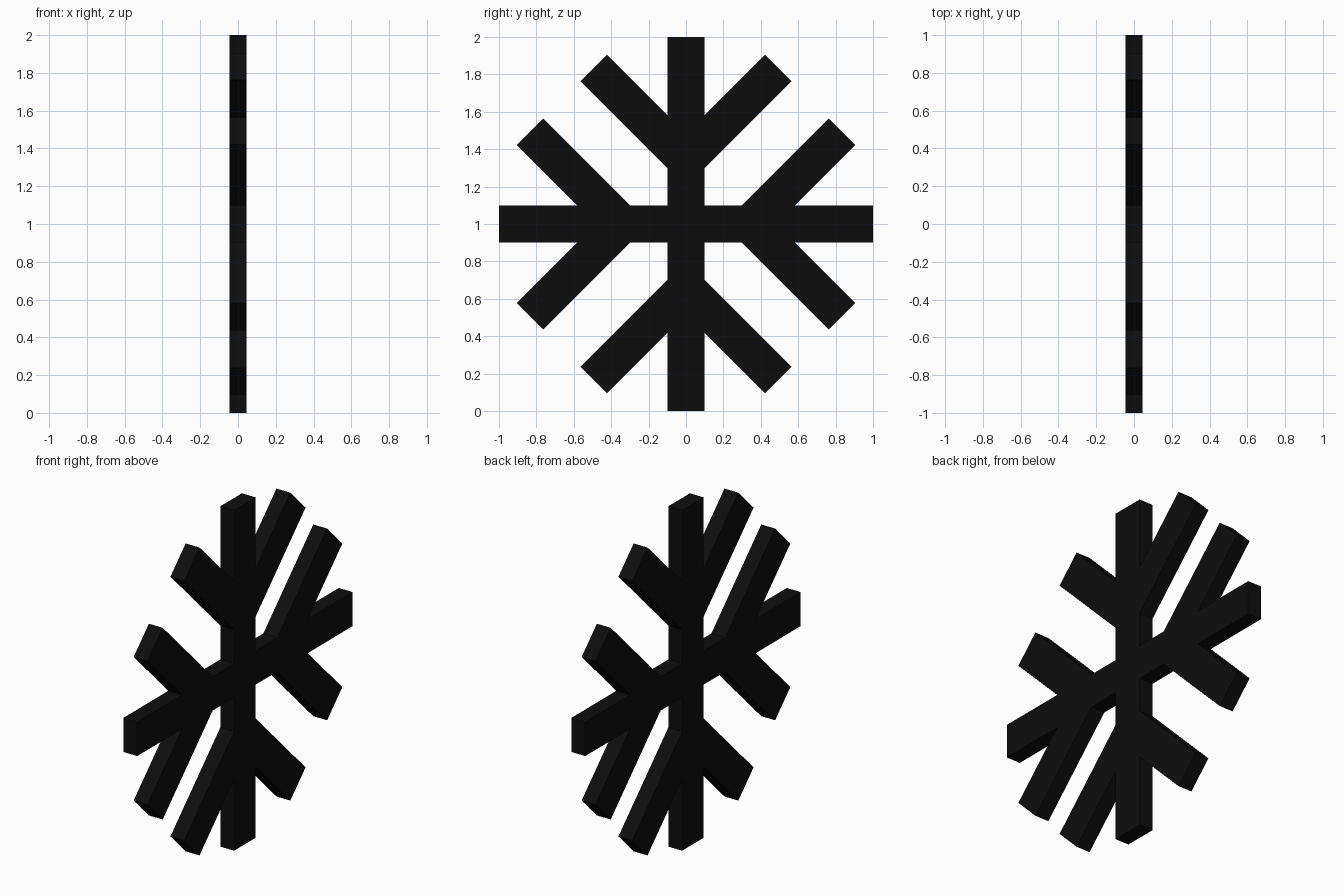
import bpy, bmesh
from math import sqrt

if "Cube" in bpy.data.objects:
    bpy.data.objects.remove(bpy.data.objects["Cube"])

T = 0.045         # half thickness
W = 0.1           # half width of the bars
BASE = 0.2        # where the branch's inner edge meets the arm axis
REACH = 0.4925    # sideways distance of the branch tip centre
d = W / sqrt(2)
mid = BASE + W * sqrt(2)

# Half outline of one arm: (sideways, outward)
half = [
    (W, BASE + W),
    (REACH + d, mid + REACH - d),
    (REACH - d, mid + REACH + d),
    (W, BASE + W + 2 * W * sqrt(2)),
    (W, 1.0),
]
arm = [(W, W)] + half + [(-s, r) for s, r in reversed(half)]

# Four arms, each turned a quarter from the last
outline = []
for _ in range(4):
    outline += arm
    arm = [(-z, y) for y, z in arm]

# Extrude the snowflake outline to a flat plate
bm = bmesh.new()
face = bm.faces.new([bm.verts.new((-T, y, z + 1)) for y, z in outline])
ext = bmesh.ops.extrude_face_region(bm, geom=[face], use_keep_orig=True)
moved = [v for v in ext["geom"] if isinstance(v, bmesh.types.BMVert)]
bmesh.ops.translate(bm, verts=moved, vec=(2 * T, 0, 0))
bmesh.ops.recalc_face_normals(bm, faces=bm.faces)
mesh = bpy.data.meshes.new("snowflake")
bm.to_mesh(mesh)
bm.free()
obj = bpy.data.objects.new("snowflake", mesh)
bpy.context.collection.objects.link(obj)

# Black finish
mat = bpy.data.materials.new("black")
mat.diffuse_color = (0.004, 0.004, 0.004, 1)
mat.use_nodes = True
mat.node_tree.nodes["Principled BSDF"].inputs["Base Color"].default_value = mat.diffuse_color
mesh.materials.append(mat)
